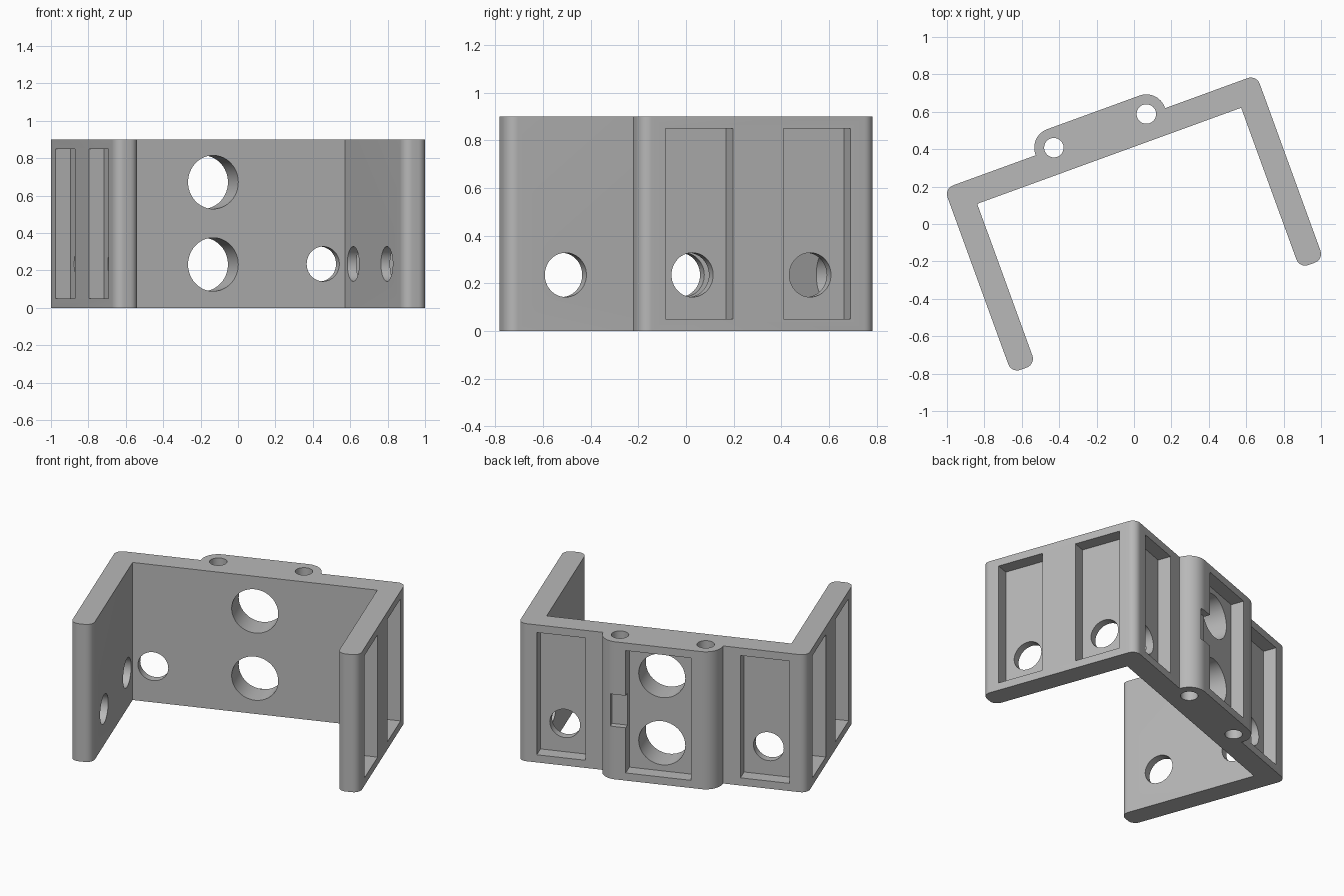
import bpy, bmesh, math
from mathutils import Matrix, Vector

if "Cube" in bpy.data.objects:
    bpy.data.objects.remove(bpy.data.objects["Cube"])

H = 0.90                        # height
OUT_U, OUT_V = 0.888, 0.525     # half width, half depth of the bracket
T = 0.137                       # wall thickness
DEPTH = 0.085                   # pocket depth
PIN_U, PIN_V, PIN_R, BOSS_R = 0.263, 0.53, 0.052, 0.105
TURN = Matrix.Rotation(math.radians(20), 4, 'Z')

grey = bpy.data.materials.new("grey plastic")
grey.diffuse_color = (0.48, 0.48, 0.48, 1)
grey.use_nodes = True
grey.node_tree.nodes["Principled BSDF"].inputs["Base Color"].default_value = grey.diffuse_color


def prism(name, points, z0, z1):
    """Extrude a flat outline between two heights."""
    bm = bmesh.new()
    face = bm.faces.new([bm.verts.new((x, y, z0)) for x, y in points])
    new = bmesh.ops.extrude_face_region(bm, geom=[face])["geom"]
    bmesh.ops.translate(bm, vec=(0, 0, z1 - z0),
                        verts=[g for g in new if isinstance(g, bmesh.types.BMVert)])
    bmesh.ops.recalc_face_normals(bm, faces=bm.faces)
    me = bpy.data.meshes.new(name)
    bm.to_mesh(me)
    bm.free()
    ob = bpy.data.objects.new(name, me)
    bpy.context.collection.objects.link(ob)
    me.materials.append(grey)
    return ob


def arc(cx, cy, r, a0, a1, n=8):
    return [(cx + r * math.cos(math.radians(a0 + (a1 - a0) * i / n)),
             cy + r * math.sin(math.radians(a0 + (a1 - a0) * i / n))) for i in range(n + 1)]


def box(u0, u1, v0, v1, z0, z1):
    return prism("cutter", [(u0, v0), (u1, v0), (u1, v1), (u0, v1)], z0, z1)


def rod(r, center, axis, length):
    """Round cutter centred on a point and lying along an axis."""
    ob = prism("cutter", arc(0, 0, r, 0, 360, 48)[:-1], -length / 2, length / 2)
    ob.data.transform(Matrix.Translation(center) @
                      Vector(axis).to_track_quat('Z', 'Y').to_matrix().to_4x4())
    return ob


def combine(ob, tool, operation):
    mod = ob.modifiers.new("cut", 'BOOLEAN')
    mod.operation, mod.solver, mod.object = operation, 'EXACT', tool
    bpy.context.view_layer.objects.active = ob
    bpy.ops.object.modifier_apply(modifier=mod.name)
    bpy.data.objects.remove(tool)


# U-shaped wall with rounded outer corners and arm tips
R = 0.05
iu, iv = OUT_U - T, OUT_V - T
right = [(iu, iv)]
right += arc(iu + R, -OUT_V + R, R, 180, 270)
right += arc(OUT_U - R, -OUT_V + R, R, 270, 360)
right += arc(OUT_U - R, OUT_V - R, R, 0, 90)
bracket = prism("bracket", right + [(-x, y) for x, y in reversed(right)], 0, H)

# Raised hinge boss on the back
boss = prism("boss", arc(PIN_U, PIN_V, BOSS_R, -90, 90, 24) +
             arc(-PIN_U, PIN_V, BOSS_R, 90, 270, 24), 0, H)
combine(bracket, boss, 'UNION')

cutters = []
for s in (-1, 1):
    # Pin holes through the boss
    cutters.append(rod(PIN_R, (s * PIN_U, PIN_V, H / 2), (0, 0, 1), 2))
    # Pockets and holes in the back wall
    cutters.append(box(s * 0.625 - 0.15, s * 0.625 + 0.15, OUT_V - DEPTH, OUT_V + 0.1, 0.05, 0.85))
    cutters.append(rod(0.093, (s * 0.625, 0.45, 0.235), (0, 1, 0), 0.4))
    for v in (-0.264, 0.262):
        # Pockets and holes in the arms
        a, b = sorted((s * (OUT_U - DEPTH), s * (OUT_U + 0.1)))
        cutters.append(box(a, b, v - 0.15, v + 0.15, 0.05, 0.85))
        cutters.append(rod(0.093, (s * 0.82, v, 0.235), (1, 0, 0), 0.3))
# Middle pocket, its side notch and the two large holes
back = PIN_V + BOSS_R
cutters.append(box(-0.2, 0.2, back - DEPTH, back + 0.1, 0.05, 0.85))
cutters.append(box(0.15, 0.295, back - 0.04, back + 0.1, 0.345, 0.555))
for z in (0.232, 0.672):
    cutters.append(rod(0.143, (0, 0.45, z), (0, 1, 0), 0.5))
for c in cutters:
    combine(bracket, c, 'DIFFERENCE')

# Turn the bracket in place and smooth the rounded faces
bracket.data.transform(TURN)
bpy.ops.object.select_all(action='DESELECT')
bracket.select_set(True)
bpy.context.view_layer.objects.active = bracket
bpy.ops.object.shade_smooth_by_angle(angle=math.radians(30))
